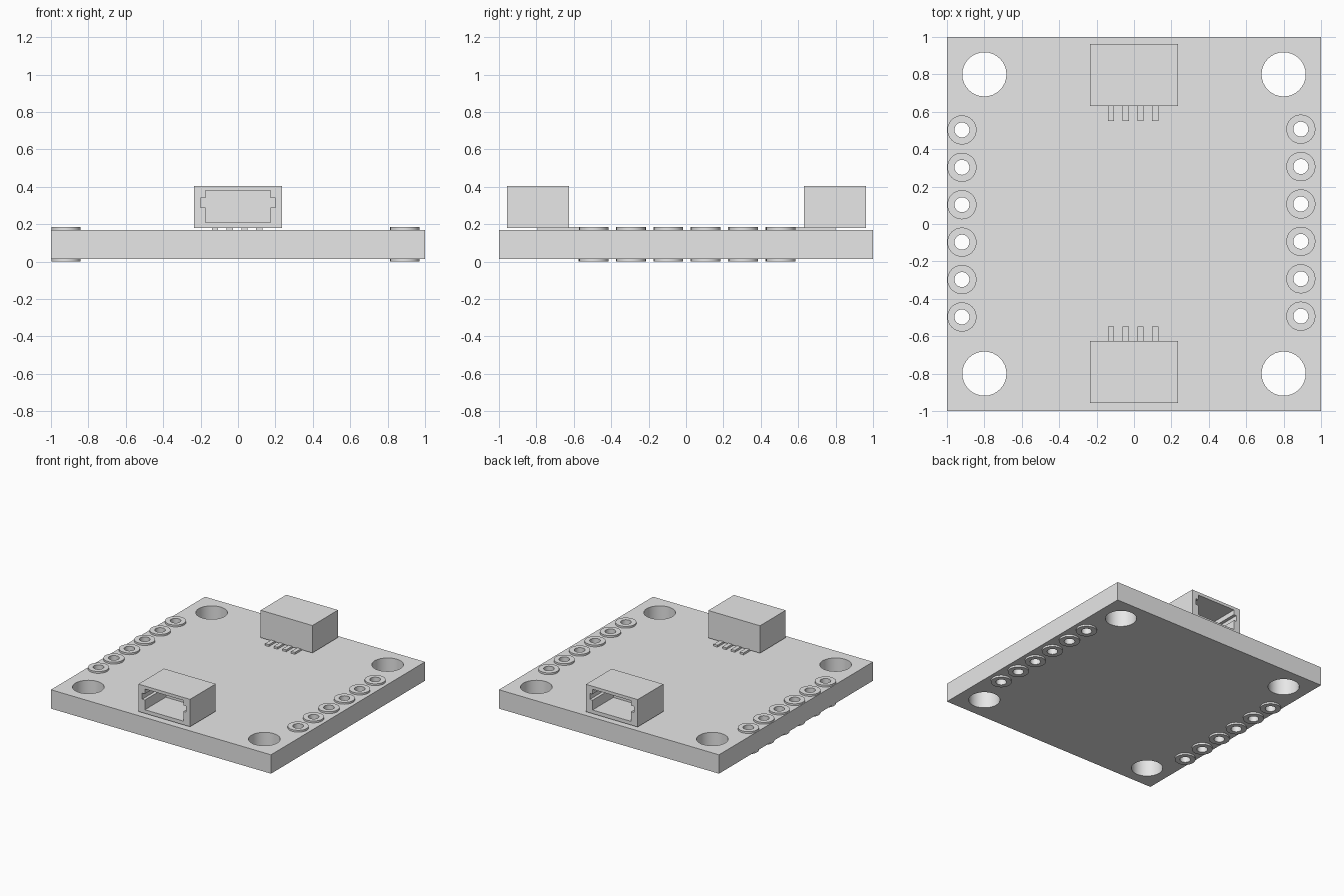
import bpy, bmesh, math
from mathutils import Matrix

cube = bpy.data.objects.get("Cube")
if cube:
    bpy.data.objects.remove(cube, do_unlink=True)

grey = bpy.data.materials.new("plain_grey")
grey.use_nodes = True
grey.diffuse_color = (0.8, 0.8, 0.8, 1)
grey.node_tree.nodes["Principled BSDF"].inputs["Base Color"].default_value = (0.8, 0.8, 0.8, 1)


def evaluated_mesh(obj):
    deps = bpy.context.evaluated_depsgraph_get()
    return bpy.data.meshes.new_from_object(obj.evaluated_get(deps), depsgraph=deps)


def circle(x, y, r, sides=32):
    steps = [2 * math.pi * i / sides for i in range(sides)]
    return [(x + r * math.cos(a), y + r * math.sin(a)) for a in steps]


def rect(x0, x1, y0, y1):
    return [(x0, y0), (x1, y0), (x1, y1), (x0, y1)]


def prism(name, outlines, low, high, turn=Matrix()):
    """Extrude an outline, with any inner outlines as holes, from low to high."""
    curve = bpy.data.curves.new(name, 'CURVE')
    curve.dimensions = '2D'
    curve.fill_mode = 'BOTH'
    curve.extrude = (high - low) / 2
    for outline in outlines:
        spline = curve.splines.new('POLY')
        spline.points.add(len(outline) - 1)
        for point, (x, y) in zip(spline.points, outline):
            point.co = (x, y, 0, 1)
        spline.use_cyclic_u = True
    temp = bpy.data.objects.new(name + "_outline", curve)
    bpy.context.collection.objects.link(temp)
    mesh = evaluated_mesh(temp)
    bpy.data.objects.remove(temp, do_unlink=True)
    bpy.data.curves.remove(curve)

    bm = bmesh.new()
    bm.from_mesh(mesh)
    bmesh.ops.remove_doubles(bm, verts=bm.verts, dist=1e-5)
    bmesh.ops.transform(bm, verts=bm.verts,
                        matrix=turn @ Matrix.Translation((0, 0, (low + high) / 2)))
    bmesh.ops.recalc_face_normals(bm, faces=bm.faces)
    bm.to_mesh(mesh)
    bm.free()
    mesh.materials.clear()
    mesh.materials.append(grey)
    mesh.shade_smooth()
    mesh.set_sharp_from_angle(angle=math.radians(30))
    obj = bpy.data.objects.new(name, mesh)
    bpy.context.collection.objects.link(obj)
    return obj


BOTTOM, TOP, PAD = 0.015, 0.17, 0.015
pads = [(x, y0 - 0.2 * i) for x, y0 in ((-0.92, 0.503), (0.892, 0.507)) for i in range(6)]

# Board with mounting holes and pad holes
holes = [circle(x, y, 0.118) for x in (-0.8, 0.8) for y in (-0.8, 0.8)]
holes += [circle(x, y, 0.04) for x, y in pads]
prism("board", [rect(-1, 1, -1, 1)] + holes, BOTTOM, TOP)

# Raised solder rings on both faces
for x, y in pads:
    ring = [circle(x, y, 0.078), circle(x, y, 0.04)]
    prism("top_pad", ring, TOP, TOP + PAD)
    prism("bottom_pad", ring, 0, BOTTOM)

# Sockets with a notched opening facing outward, and four pins inward
upright = Matrix.Rotation(math.pi / 2, 4, 'X')
opening = [(-0.175, 0.21), (0.175, 0.21), (0.175, 0.29), (0.2, 0.29), (0.2, 0.34),
           (0.175, 0.34), (0.175, 0.38), (-0.175, 0.38), (-0.175, 0.34),
           (-0.2, 0.34), (-0.2, 0.29), (-0.175, 0.29)]
for side, angle, inner, outer in (("front", 0, 0.625, 0.958), ("back", math.pi, 0.63, 0.963)):
    turn = Matrix.Rotation(angle, 4, 'Z') @ upright
    socket = prism(side + "_socket", [rect(-0.235, 0.235, 0.18, 0.405)], inner, outer, turn)
    cutter = prism("cutter", [opening], outer - 0.27, outer + 0.1, turn)
    cutter.hide_render = True
    cut = socket.modifiers.new("opening", 'BOOLEAN')
    cut.operation = 'DIFFERENCE'
    cut.solver = 'EXACT'
    cut.object = cutter
    mesh = evaluated_mesh(socket)
    socket.modifiers.clear()
    socket.data = mesh
    mesh.shade_flat()
    bpy.data.objects.remove(cutter, do_unlink=True)

    sign = -1 if side == "front" else 1
    for i in range(4):
        x = -0.123 + 0.079 * i
        y0, y1 = sorted((sign * (inner - 0.078), sign * (inner + 0.17)))
        prism(side + "_pin", [rect(x - 0.017, x + 0.017, y0, y1)], TOP, TOP + 0.016)
